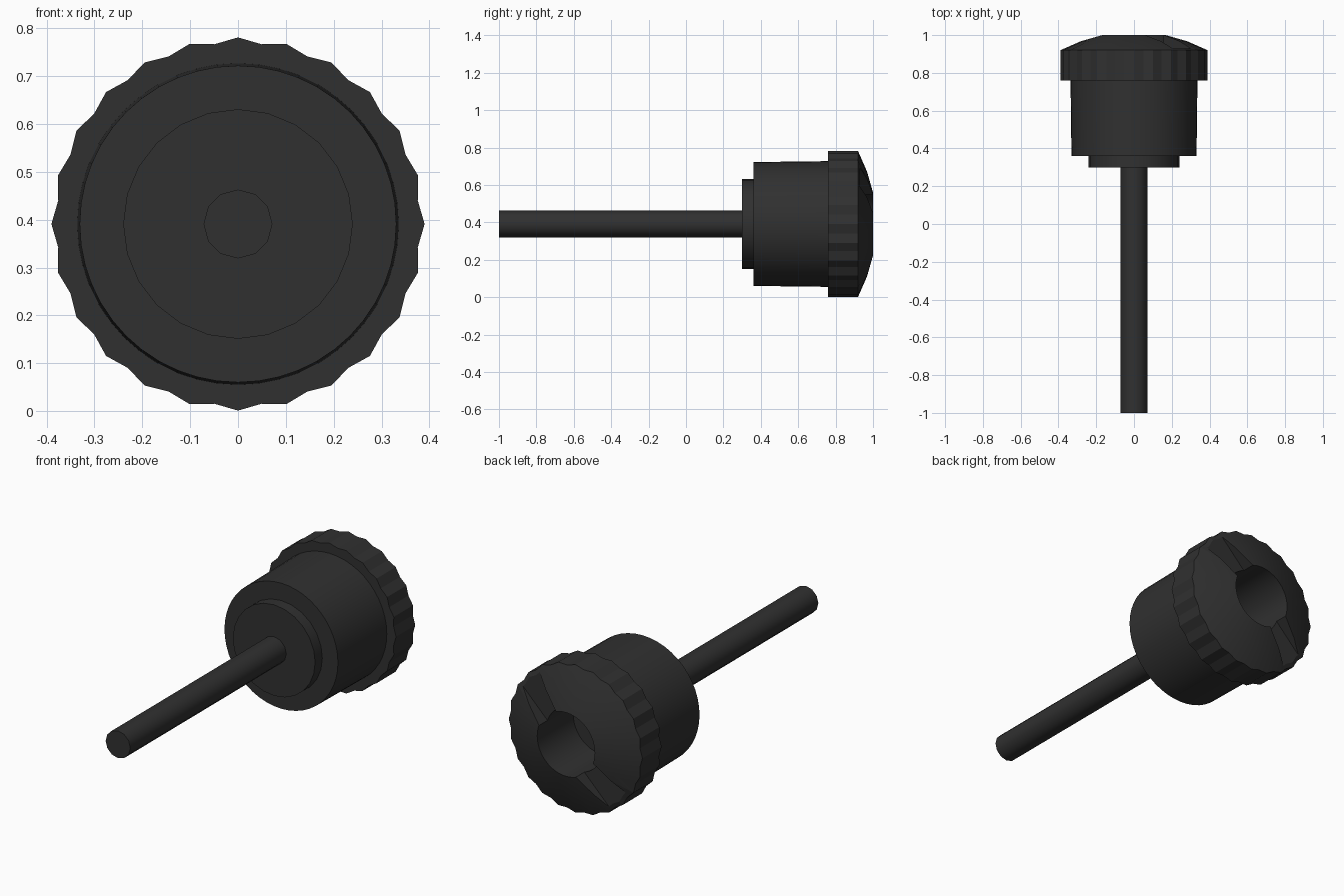
import bpy, bmesh, math
from mathutils import Matrix

if "Cube" in bpy.data.objects:
    bpy.data.objects.remove(bpy.data.objects["Cube"])

CZ = 0.391  # height of the screw axis

black = bpy.data.materials.new("black_plastic")
black.diffuse_color = (0.03, 0.03, 0.03, 1)
black.use_nodes = True
black.node_tree.nodes["Principled BSDF"].inputs["Base Color"].default_value = black.diffuse_color


def lathe(name, profile, sides, notch=0.0):
    """Closed solid turned about the y axis; profile = (radius, y, knurled)."""
    bm = bmesh.new()
    rings = []
    for r, y, knurled in profile:
        ring = []
        for i in range(sides):
            a = 2 * math.pi * i / sides
            rr = r - notch if knurled and i % 2 else r
            ring.append(bm.verts.new((rr * math.sin(a), y, CZ + rr * math.cos(a))))
        rings.append(ring)
    for a, b in zip(rings, rings[1:]):
        for i in range(sides):
            j = (i + 1) % sides
            bm.faces.new((a[i], a[j], b[j], b[i]))
    bm.faces.new(rings[0])
    bm.faces.new(rings[-1])
    bmesh.ops.recalc_face_normals(bm, faces=bm.faces)
    return finish(name, bm)


def finish(name, bm):
    me = bpy.data.meshes.new(name)
    bm.to_mesh(me)
    bm.free()
    me.materials.append(black)
    ob = bpy.data.objects.new(name, me)
    bpy.context.collection.objects.link(ob)
    return ob


def activate(ob):
    bpy.ops.object.select_all(action='DESELECT')
    ob.select_set(True)
    bpy.context.view_layer.objects.active = ob


# threaded pin and collar
shaft = lathe("shaft", [(0.072, -1.0, 0), (0.072, 0.31, 0)], 12)
collar = lathe("collar", [(0.24, 0.30, 0), (0.24, 0.37, 0)], 24)

# knob: body, knurled head, dome and blind centre hole
knob = lathe("knob", [
    (0.331, 0.36, 0), (0.336, 0.76, 0),
    (0.390, 0.76, 1), (0.390, 0.92, 1),
    (0.280, 0.968, 0), (0.168, 1.0, 0),
    (0.168, 0.70, 0)], 48, notch=0.011)

# diagonal driver slot across the dome
bm = bmesh.new()
bmesh.ops.create_cube(bm, size=1, matrix=(
    Matrix.Translation((0, 1.03, CZ)) @ Matrix.Rotation(math.radians(45), 4, 'Y')
    @ Matrix.Diagonal((0.14, 0.20, 0.74, 1))))
cutter = finish("slot_cutter", bm)
cutter.hide_render = True
activate(knob)
mod = knob.modifiers.new("slot", 'BOOLEAN')
mod.operation = 'DIFFERENCE'
mod.solver = 'EXACT'
mod.object = cutter
bpy.ops.object.modifier_apply(modifier=mod.name)
bpy.data.objects.remove(cutter)

# soft round walls, sharp rims
for ob, angle in ((shaft, 35), (collar, 30), (knob, 10)):
    activate(ob)
    bpy.ops.object.shade_smooth_by_angle(angle=math.radians(angle))
